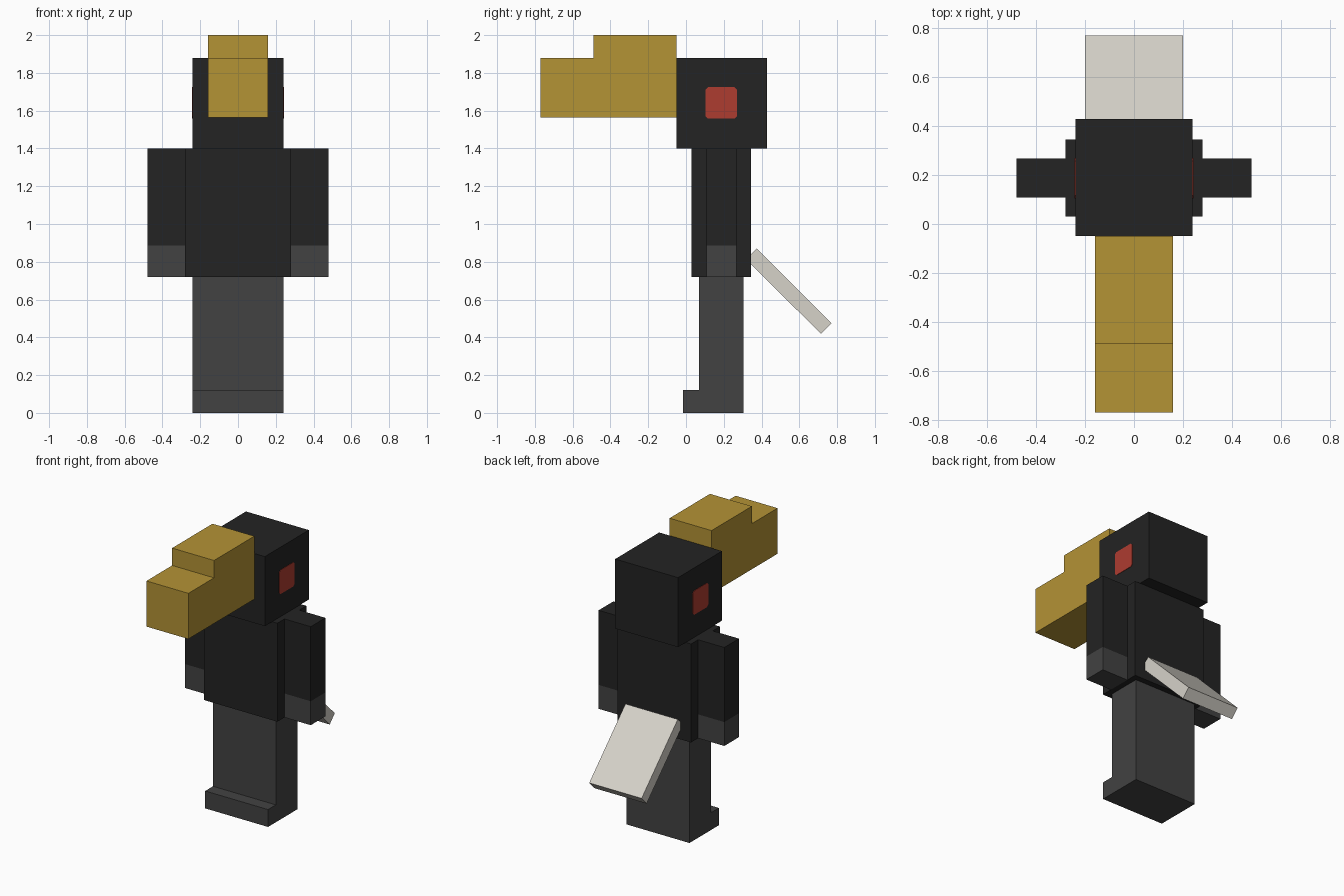
import bpy
import bmesh

cube = bpy.data.objects.get("Cube")
if cube:
    bpy.data.objects.remove(cube, do_unlink=True)


def material(name, rgb):
    """Flat material from 0-255 display values, stored as linear."""
    lin = [((c / 255 + 0.055) / 1.055) ** 2.4 for c in rgb]
    mat = bpy.data.materials.new(name)
    mat.use_nodes = True
    mat.diffuse_color = (*lin, 1)
    bsdf = mat.node_tree.nodes["Principled BSDF"]
    bsdf.inputs["Base Color"].default_value = (*lin, 1)
    bsdf.inputs["Roughness"].default_value = 0.9
    return mat


black = material("black feathers", (35, 35, 35))
grey = material("dark grey", (66, 66, 66))
gold = material("beak gold", (180, 147, 53))
red = material("eye red", (174, 60, 48))
white = material("tail off white", (214, 210, 201))


def extrude(name, profile, x0, x1, mat):
    """Solid from a (y, z) side profile swept from x0 to x1."""
    bm = bmesh.new()
    face = bm.faces.new([bm.verts.new((x0, y, z)) for y, z in profile])
    swept = bmesh.ops.extrude_face_region(bm, geom=[face])["geom"]
    verts = [g for g in swept if isinstance(g, bmesh.types.BMVert)]
    bmesh.ops.translate(bm, vec=(x1 - x0, 0, 0), verts=verts)
    bmesh.ops.recalc_face_normals(bm, faces=bm.faces)
    mesh = bpy.data.meshes.new(name)
    bm.to_mesh(mesh)
    bm.free()
    mesh.materials.append(mat)
    obj = bpy.data.objects.new(name, mesh)
    bpy.context.collection.objects.link(obj)
    return obj


def rect(y0, y1, z0, z1):
    return [(y0, z0), (y1, z0), (y1, z1), (y0, z1)]


# Central parts
extrude("torso", rect(0.03, 0.345, 0.72, 1.40), -0.28, 0.28, black)
extrude("head", rect(-0.05, 0.43, 1.40, 1.88), -0.24, 0.24, black)

# Legs with the feet stepping forward
extrude("legs_and_feet",
        [(-0.015, 0), (0.305, 0), (0.305, 0.72), (0.07, 0.72), (0.07, 0.12), (-0.015, 0.12)],
        -0.24, 0.24, grey)

# Beak with a raised rear half
extrude("beak",
        [(-0.77, 1.565), (-0.05, 1.565), (-0.05, 2), (-0.49, 2), (-0.49, 1.88), (-0.77, 1.88)],
        -0.16, 0.16, gold)

# Tail slab sloping down behind the torso
extrude("tail", [(0.318, 0.813), (0.715, 0.418), (0.77, 0.475), (0.375, 0.87)],
        -0.2, 0.2, white)

# Square eye outline with clipped corners
r, c = 0.083, 0.07
outline = [(-r, -c), (-c, -r), (c, -r), (r, -c), (r, c), (c, r), (-c, r), (-r, c)]
eye = [(0.187 + y, 1.641 + z) for y, z in outline]

# Paired parts
for side, s in (("left", 1), ("right", -1)):
    extrude(side + "_arm", rect(0.108, 0.268, 0.885, 1.40), s * 0.28, s * 0.48, black)
    extrude(side + "_hand", rect(0.108, 0.268, 0.72, 0.885), s * 0.28, s * 0.48, grey)
    extrude(side + "_eye", eye, s * 0.238, s * 0.243, red)
